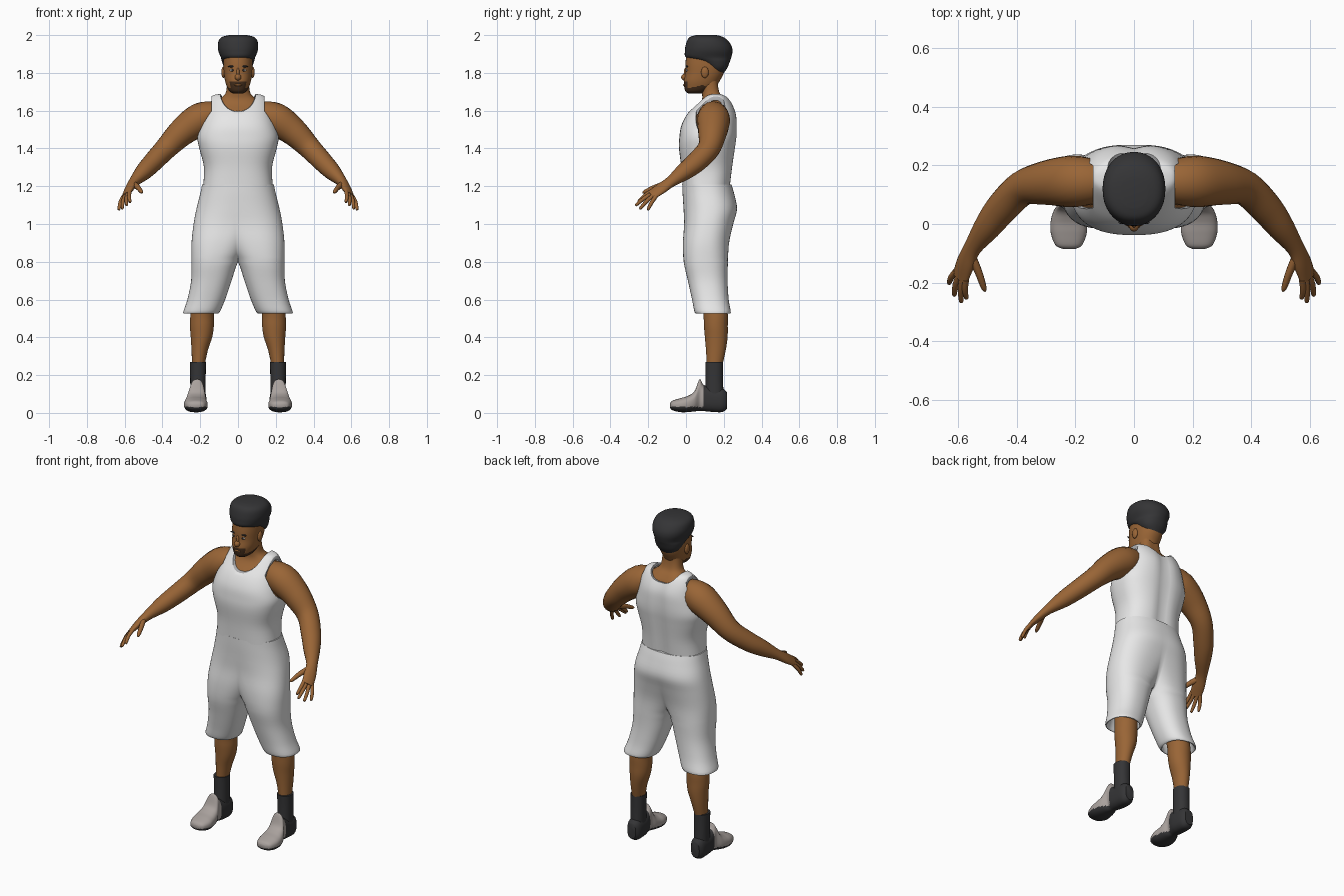
import bpy, bmesh, math
from mathutils import Vector

cube = bpy.data.objects.get("Cube")
if cube:
    bpy.data.objects.remove(cube)


def material(name, r, g, b):
    m = bpy.data.materials.new(name)
    m.use_nodes = True
    m.diffuse_color = (r, g, b, 1)
    m.node_tree.nodes["Principled BSDF"].inputs["Base Color"].default_value = (r, g, b, 1)
    return m


skin = material("brown skin", 0.32, 0.13, 0.037)
white = material("white cloth", 0.8, 0.8, 0.8)
trim = material("grey trim", 0.42, 0.42, 0.43)
black = material("charcoal", 0.035, 0.035, 0.037)
beard = material("dark brown beard", 0.06, 0.028, 0.012)
grey = material("warm grey shoe", 0.4, 0.36, 0.34)
eye_white = material("eye white", 0.6, 0.55, 0.5)
made = []


def smooth_rows(rows, k):
    """Catmull-Rom rows between the given rows."""
    out = []
    for i in range(len(rows) - 1):
        a, b, c, d = (rows[max(0, min(len(rows) - 1, i + j))] for j in (-1, 0, 1, 2))
        for s in range(k):
            t = s / k
            out.append([0.5 * (2*q + (r-p)*t + (2*p-5*q+4*r-s2)*t*t + (3*q-p-3*r+s2)*t**3)
                        for p, q, r, s2 in zip(a, b, c, d)])
    return out + [list(rows[-1])]


def finish(name, bm, mats, mirror=False, rule=None):
    bmesh.ops.recalc_face_normals(bm, faces=bm.faces[:])
    if rule:
        for f in bm.faces:
            f.material_index = rule(f.calc_center_median())
    mesh = bpy.data.meshes.new(name)
    bm.to_mesh(mesh)
    bm.free()
    for m in mats:
        mesh.materials.append(m)
    obj = bpy.data.objects.new(name, mesh)
    bpy.context.collection.objects.link(obj)
    if mirror:
        obj.modifiers.new("Mirror", 'MIRROR')
    made.append(obj)
    return obj


def skin_rings(bm, rings, wrap=True, caps=True):
    vs = [[bm.verts.new(p) for p in ring] for ring in rings]
    n = len(vs[0])
    for a, b in zip(vs, vs[1:]):
        for i in range(n if wrap else n - 1):
            j = (i + 1) % n
            bm.faces.new((a[i], a[j], b[j], b[i]))
    if caps:
        bm.faces.new(vs[0])
        bm.faces.new(vs[-1])


def loft(name, mats, rows, axis='z', n=36, p=2.3, k=4, half=False, caps=True,
         groove=0, mirror=False, rule=None):
    """Rows are (t, u0, u1, v0, v1): superellipse sections along an axis."""
    rings = []
    for t, u0, u1, v0, v1 in smooth_rows(rows, k):
        cu, ru, cv, rv = (u0+u1)/2, (u1-u0)/2, (v0+v1)/2, (v1-v0)/2
        # a half section stops where it meets the middle plane
        a = math.acos(-min(1, max(0, cu/ru)) ** (p/2)) if half else math.pi
        ring = []
        for i in range(n + 1 if half else n):
            g = -a + 2*a*i/n
            c, s = math.cos(g), math.sin(g)
            u = cu + ru*math.copysign(abs(c)**(2/p), c)
            v = cv + rv*math.copysign(abs(s)**(2/p), s)
            if half and u < 1e-4:
                u = 0
            if s > 0:
                v -= groove*math.exp(-(u/0.035)**2)
            ring.append({'z': (u, v, t), 'y': (u, t, v), 'x': (t, u, v)}[axis])
        rings.append(ring)
    bm = bmesh.new()
    skin_rings(bm, rings, not half, caps)
    bmesh.ops.remove_doubles(bm, verts=bm.verts[:], dist=1e-5)
    return finish(name, bm, mats, mirror, rule)


def tube(name, mat, rows, wide, n=20, k=5):
    """Rows are (x, y, z, wide radius, thin radius); mirrored to both sides."""
    rows = smooth_rows(rows, k)
    pts = [Vector(r[:3]) for r in rows]
    rings = []
    for i, (c, r) in enumerate(zip(pts, rows)):
        t = (pts[min(i+1, len(pts)-1)] - pts[max(i-1, 0)]).normalized()
        u = (wide - t*wide.dot(t)).normalized()
        v = t.cross(u)
        rings.append([c + u*r[3]*math.cos(2*math.pi*j/n) + v*r[4]*math.sin(2*math.pi*j/n)
                      for j in range(n)])
    bm = bmesh.new()
    skin_rings(bm, rings)
    return finish(name, bm, [mat], True)


def ball(name, mat, centre, size, mirror=False):
    bm = bmesh.new()
    bmesh.ops.create_uvsphere(bm, u_segments=16, v_segments=10, radius=1)
    bmesh.ops.scale(bm, vec=size, verts=bm.verts)
    bmesh.ops.translate(bm, vec=centre, verts=bm.verts)
    return finish(name, bm, [mat], mirror)


def sym(rows):
    return [(t, -w, w, a, b) for t, w, a, b in rows]


# Jersey: thin shell with neck and arm openings cut out
torso = [(1.195, .185, -.018, .235), (1.30, .18, -.025, .248), (1.40, .205, -.037, .262),
         (1.46, .215, -.035, .27), (1.52, .2, -.025, .272), (1.58, .18, .005, .268),
         (1.63, .165, .05, .25), (1.67, .145, .09, .225), (1.685, .12, .115, .2),
         (1.69, .06, .14, .18)]
jersey = loft("jersey", [white, trim], sym(torso), n=56, p=2.5, caps=False, groove=.014)
shell = jersey.modifiers.new("Shell", 'SOLIDIFY')
shell.thickness, shell.offset = .013, -1
cutters = [loft("neck_cutter", [white, trim],
                [(-.15, -.105, .105, 1.565, 1.85), (.35, -.095, .095, 1.65, 1.85)],
                'y', rule=lambda c: 1)]
for s in (-1, 1):
    cutters.append(loft("arm_cutter", [white, trim],
                        [(s*.14, .055, .205, 1.48, 1.72), (s*.4, 0, .25, 1.4, 1.76)],
                        'x', rule=lambda c: 1))
for c in cutters:
    cut = jersey.modifiers.new("Cut", 'BOOLEAN')
    cut.operation, cut.solver, cut.object = 'DIFFERENCE', 'EXACT', c
    c.hide_render = True
graph = bpy.context.evaluated_depsgraph_get()
cut_mesh = bpy.data.meshes.new_from_object(jersey.evaluated_get(graph))
jersey.modifiers.clear()
jersey.data = cut_mesh
for c in cutters:
    made.remove(c)
    bpy.data.objects.remove(c)

# Chest and neck
inner = [(z, w-.022, a+.02, b-.022) for z, w, a, b in torso[1:6]]
loft("chest_and_neck", [skin], sym(inner + [
    (1.63, .14, .07, .23), (1.66, .1, .085, .21), (1.69, .067, .085, .187),
    (1.74, .058, .08, .176), (1.8, .056, .08, .176)]), groove=.008)

# Shorts: one half, mirrored; the hem folds back inside
loft("shorts", [white], [
    (1.21, -.19, .19, -.02, .24), (1.16, -.19, .2, -.018, .255), (1.08, -.175, .22, -.013, .27),
    (1.0, -.13, .235, -.01, .25), (.9, -.06, .246, -.016, .228), (.8, 0, .247, -.012, .222),
    (.7, .034, .248, .01, .22), (.6, .068, .268, .032, .226), (.533, .098, .29, .046, .237),
    (.537, .112, .276, .06, .223), (.62, .085, .245, .05, .21)],
    n=44, half=True, mirror=True)

# Legs, socks, shoes
loft("legs", [skin], [
    (.7, .1, .23, .06, .2), (.54, .125, .25, .09, .22), (.46, .128, .254, .095, .221),
    (.4, .137, .25, .1, .22), (.33, .16, .246, .106, .21), (.25, .177, .243, .11, .192)],
    p=2, mirror=True)
loft("socks", [black], [(.27, .17, .254, .102, .196), (.18, .171, .253, .104, .196),
                        (.06, .172, .252, .1, .2)], p=2.2, mirror=True)
loft("shoes", [grey, black], [
    (-.085, .2, .242, .028, .05), (-.072, .177, .268, .014, .064), (-.03, .161, .284, .004, .078),
    (.01, .163, .284, .004, .09), (.045, .168, .274, .008, .115), (.072, .178, .256, .01, .178),
    (.092, .174, .256, .01, .15), (.13, .168, .256, .006, .135), (.19, .17, .254, .004, .13),
    (.216, .185, .24, .02, .11)],
    'y', n=40, p=2.5, k=6, mirror=True, rule=lambda c: int(c.z < .032 or c.y > .092))

# Arms running into flat palms
fan = Vector((.65, .59, -.47))
tube("arms", skin, [
    (.11, .145, 1.575, .07, .07), (.165, .145, 1.567, .083, .083), (.22, .145, 1.543, .088, .086),
    (.3, .14, 1.483, .076, .074), (.38, .122, 1.402, .06, .06), (.45, .055, 1.328, .056, .053),
    (.5, -.01, 1.276, .047, .045), (.55, -.08, 1.224, .032, .027), (.575, -.135, 1.186, .036, .02),
    (.593, -.185, 1.152, .034, .012)], fan)

# Fingers and thumbs
palm_end = Vector((.59, -.175, 1.158))
tips = {"index": (.572, -.255, 1.115), "middle": (.59, -.268, 1.098),
        "ring": (.614, -.245, 1.08), "little": (.632, -.203, 1.074)}
for i, (label, tip) in enumerate(tips.items()):
    a, b = palm_end + fan*(i - 1.5)*.017, Vector(tip)
    mid = a.lerp(b, .5) + Vector((.004, 0, .004))
    tube(label + "_fingers", skin, [(*a, .011, .011), (*mid, .0105, .01),
                                    (*a.lerp(b, .93), .008, .008), (*b, .003, .003)], fan, 10, 3)
tube("thumbs", skin, [(.556, -.105, 1.212, .018, .015), (.53, -.165, 1.194, .014, .013),
                      (.513, -.215, 1.172, .01, .01), (.507, -.23, 1.165, .003, .003)], fan, 10, 4)

# Head with a bearded jaw
loft("head", [skin, beard], sym([
    (1.692, .03, .01, .09), (1.705, .047, -.004, .12), (1.73, .06, -.01, .16),
    (1.76, .069, -.011, .18), (1.8, .075, -.004, .2), (1.85, .078, -.003, .21),
    (1.92, .076, .005, .21)]), p=2.2, k=6,
    rule=lambda c: int(c.y < .1 and c.z < (1.752 if c.y < .012 else 1.722 + .25*max(0, c.y - .03))))
ball("nose", skin, (0, -.006, 1.777), (.017, .02, .018))
ball("nose_bridge", skin, (0, 0, 1.798), (.009, .012, .03))
ball("lips", skin, (0, -.008, 1.736), (.022, .008, .006))
ball("ears", skin, (.077, .1, 1.803), (.011, .02, .03), True)
ball("eyes", eye_white, (.03, .006, 1.814), (.014, .006, .006), True)
ball("irises", black, (.03, .0015, 1.814), (.006, .003, .006), True)
ball("eyebrows", black, (.032, .005, 1.834), (.021, .006, .005), True)

# Flat-topped hair
loft("hair", [black], sym([
    (1.79, .035, .13, .193), (1.825, .07, .11, .218), (1.86, .085, .06, .232),
    (1.882, .091, .0, .24), (1.915, .104, -.006, .246), (1.945, .107, -.002, .24),
    (1.975, .1, .008, .218), (1.992, .08, .025, .192), (2.0, .045, .055, .16)]), p=2.15)

# Smooth shading that keeps the edges sharp
bpy.ops.object.select_all(action='DESELECT')
for obj in made:
    obj.select_set(True)
bpy.context.view_layer.objects.active = made[0]
bpy.ops.object.shade_smooth_by_angle(angle=math.radians(50))
